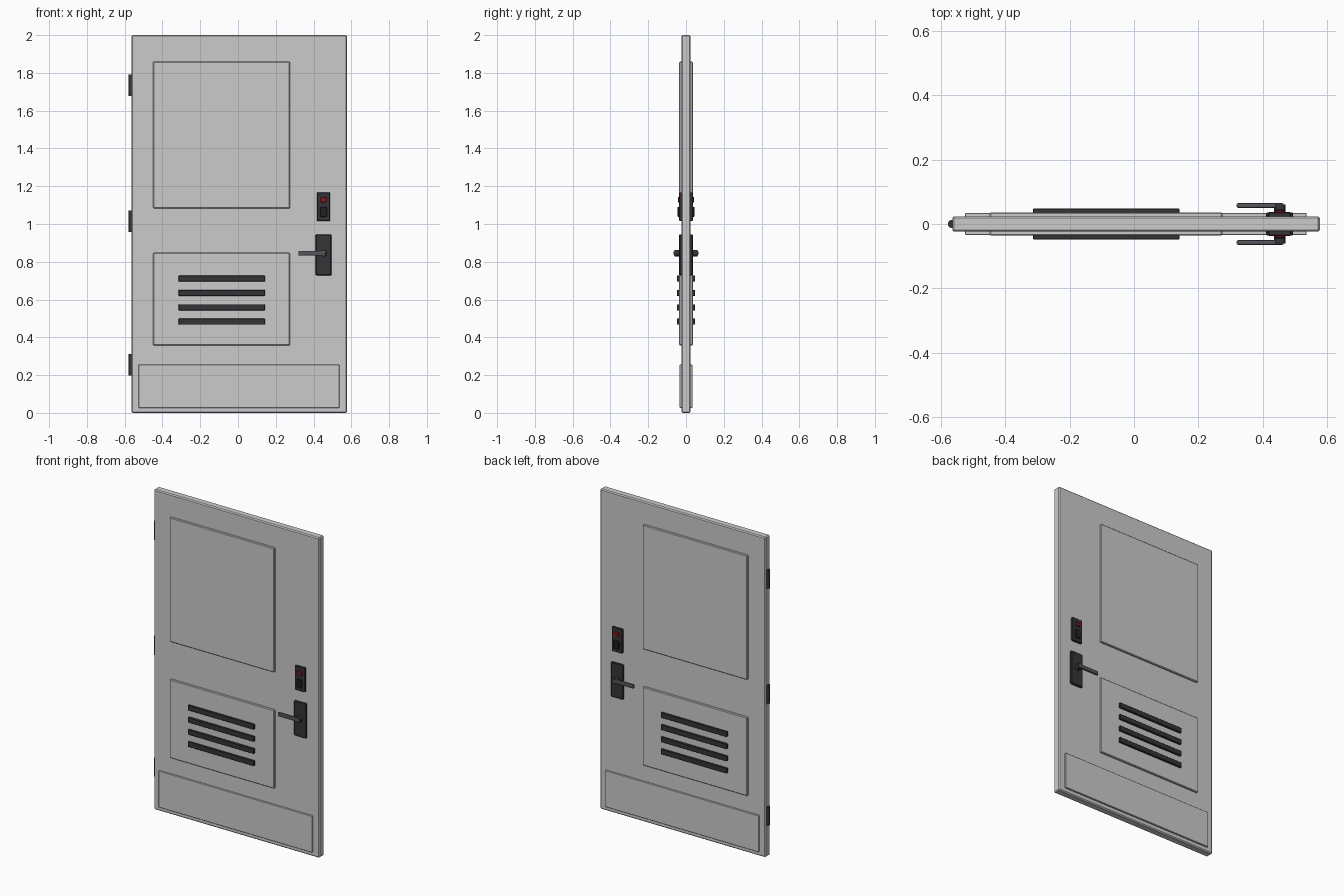
import bpy, bmesh, math
from mathutils import Matrix

if "Cube" in bpy.data.objects:
    bpy.data.objects.remove(bpy.data.objects["Cube"])


def material(name, rgb):
    m = bpy.data.materials.new(name)
    m.diffuse_color = (*rgb, 1)
    m.use_nodes = True
    m.node_tree.nodes["Principled BSDF"].inputs["Base Color"].default_value = m.diffuse_color
    return m


DARK = material("dark_metal", (0.035, 0.035, 0.04))
BLACK = material("black", (0.015, 0.015, 0.018))
STEEL = material("steel", (0.09, 0.095, 0.11))
RED = material("red", (0.25, 0.01, 0.015))


def finish(bm, name, mat):
    me = bpy.data.meshes.new(name)
    bm.to_mesh(me)
    bm.free()
    ob = bpy.data.objects.new(name, me)
    bpy.context.collection.objects.link(ob)
    if mat:
        me.materials.append(mat)
    return ob


def box(name, x, y, z, mat=None, bevel=0.0, segments=1):
    """Box from (min, max) pairs with an optional bevel."""
    bm = bmesh.new()
    size = [b - a for a, b in (x, y, z)]
    mid = [(a + b) / 2 for a, b in (x, y, z)]
    bmesh.ops.create_cube(bm, size=1, matrix=Matrix.Translation(mid) @ Matrix.Diagonal((*size, 1)))
    if bevel:
        bmesh.ops.bevel(bm, geom=bm.edges[:], offset=bevel, segments=segments,
                        profile=0.5, affect='EDGES')
    return finish(bm, name, mat)


def cylinder(name, centre, radius, depth, mat, axis='Z', sides=16):
    bm = bmesh.new()
    rot = Matrix.Rotation(math.pi / 2, 4, 'X') if axis == 'Y' else Matrix()
    bmesh.ops.create_cone(bm, cap_ends=True, segments=sides, radius1=radius, radius2=radius,
                          depth=depth, matrix=Matrix.Translation(centre) @ rot)
    ob = finish(bm, name, mat)
    bpy.context.view_layer.objects.active = ob
    ob.select_set(True)
    bpy.ops.object.shade_smooth_by_angle(angle=math.radians(40))
    ob.select_set(False)
    return ob


# Door slab
box("door_slab", (-0.565, 0.578), (-0.024, 0.024), (0, 2), bevel=0.006)

# Hinge knuckles
for i, z in enumerate((0.255, 1.015, 1.735)):
    cylinder(f"hinge_{i + 1}", (-0.566, 0, z), 0.0125, 0.115, DARK)

# Everything on the faces repeats on front and back
for side, s in (("front", -1), ("back", 1)):
    def depth(a, b):
        return tuple(sorted((s * a, s * b)))

    # Raised panels and kick plate
    box(f"upper_panel_{side}", (-0.449, 0.275), depth(0.02, 0.036), (1.083, 1.86), bevel=0.004)
    box(f"lower_panel_{side}", (-0.449, 0.275), depth(0.02, 0.036), (0.357, 0.848), bevel=0.004)
    box(f"kick_plate_{side}", (-0.526, 0.537), depth(0.02, 0.034), (0.027, 0.255), bevel=0.002)

    # Vent slats
    for i in range(4):
        z = 0.483 + i * 0.076
        box(f"vent_slat_{side}_{i + 1}", (-0.314, 0.142), depth(0.033, 0.048),
            (z - 0.016, z + 0.016), DARK, 0.002)

    # Keypad with red light and black button
    box(f"keypad_{side}", (0.417, 0.488), depth(0.02, 0.037), (1.016, 1.167), DARK, 0.003)
    box(f"keypad_light_{side}", (0.438, 0.468), depth(0.03, 0.043), (1.115, 1.143), RED, 0.002)
    box(f"keypad_button_{side}", (0.435, 0.470), depth(0.03, 0.045), (1.038, 1.09), BLACK, 0.002)

    # Lock plate, spindle and lever handle
    box(f"lock_plate_{side}", (0.411, 0.495), depth(0.02, 0.036), (0.728, 0.945), DARK, 0.004)
    cylinder(f"spindle_{side}", (0.453, s * 0.046, 0.845), 0.018, 0.03, DARK, 'Y')
    box(f"lever_{side}", (0.319, 0.466), depth(0.05, 0.065), (0.833, 0.858), STEEL, 0.005, 2)
